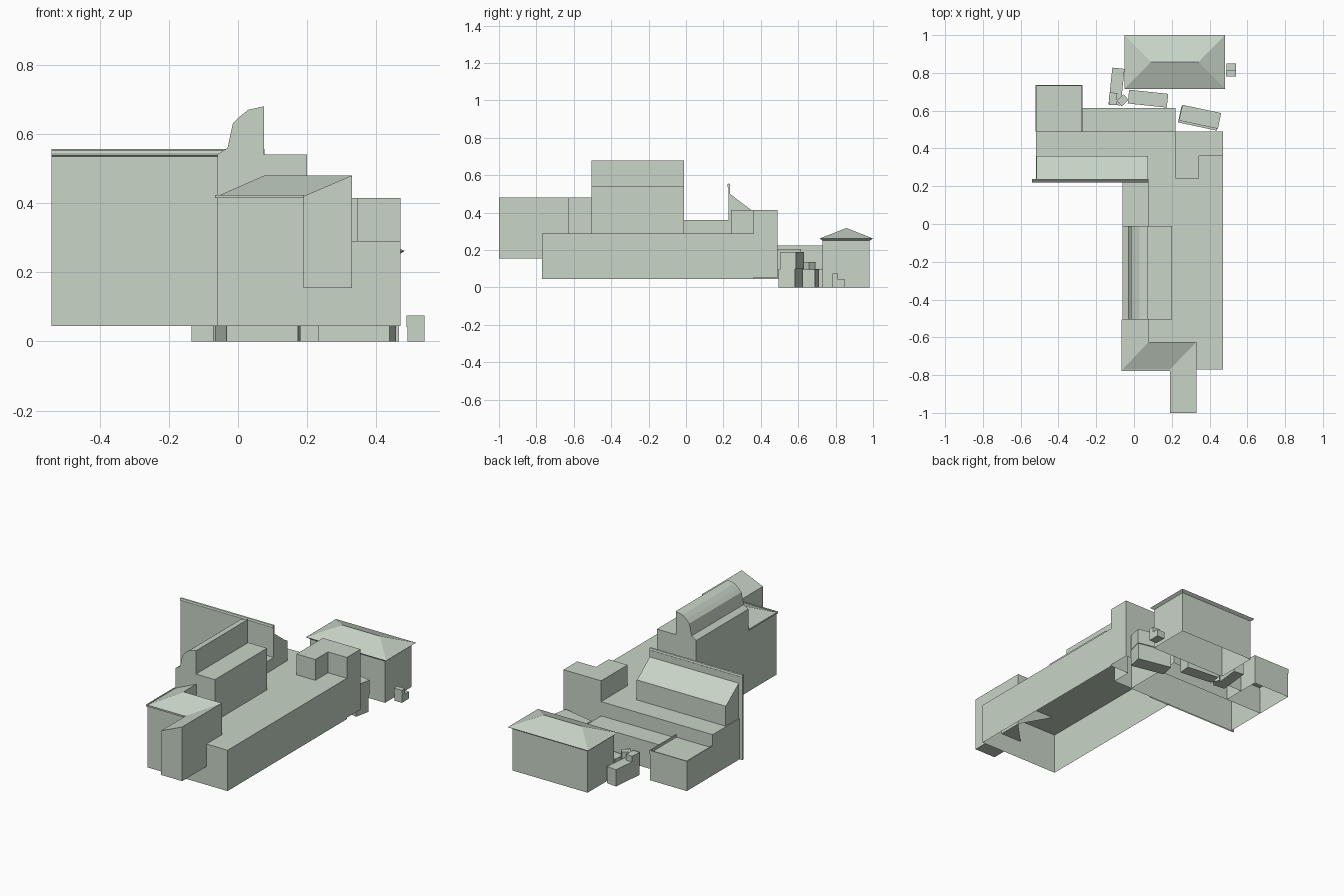
import bpy, bmesh, math
from mathutils import Matrix, Vector

if "Cube" in bpy.data.objects:
    bpy.data.objects.remove(bpy.data.objects["Cube"])

stone = bpy.data.materials.new("pale grey green")
stone.diffuse_color = (0.58, 0.66, 0.57, 1)
stone.use_nodes = True
stone.node_tree.nodes["Principled BSDF"].inputs["Base Color"].default_value = stone.diffuse_color


def finish(name, bm, open_bottom=False):
    """Fix normals, optionally remove the underside, and link the object."""
    bmesh.ops.remove_doubles(bm, verts=bm.verts, dist=1e-5)
    bmesh.ops.recalc_face_normals(bm, faces=bm.faces)
    if open_bottom:
        low = min(v.co.z for v in bm.verts)
        under = [f for f in bm.faces if all(v.co.z < low + 1e-4 for v in f.verts)]
        bmesh.ops.delete(bm, geom=under, context='FACES')
    me = bpy.data.meshes.new(name)
    bm.to_mesh(me)
    bm.free()
    me.materials.append(stone)
    ob = bpy.data.objects.new(name, me)
    bpy.context.collection.objects.link(ob)
    return ob


def box(name, x, y, z, turn=0, open_bottom=True):
    """Box from ranges, turned about its own centre (degrees)."""
    bm = bmesh.new()
    size = [r[1] - r[0] for r in (x, y, z)]
    mid = [(r[1] + r[0]) / 2 for r in (x, y, z)]
    m = (Matrix.Translation(mid) @ Matrix.Rotation(math.radians(turn), 4, 'Z')
         @ Matrix.Diagonal((*size, 1)))
    bmesh.ops.create_cube(bm, size=1, matrix=m)
    return finish(name, bm, open_bottom)


def prism(name, profile, axis, lo, hi, open_bottom=True):
    """Profile extruded along x (points are y,z), y (x,z) or z (x,y)."""
    place = {'x': lambda a, b, t: (t, a, b), 'y': lambda a, b, t: (a, t, b),
             'z': lambda a, b, t: (a, b, t)}[axis]
    bm = bmesh.new()
    f = bm.faces.new([bm.verts.new(place(a, b, lo)) for a, b in profile])
    ext = bmesh.ops.extrude_face_region(bm, geom=[f], use_keep_orig=True)
    vs = [g for g in ext["geom"] if isinstance(g, bmesh.types.BMVert)]
    bmesh.ops.translate(bm, verts=vs, vec=Vector(place(0, 0, hi - lo)))
    return finish(name, bm, open_bottom)


FLOOR = 0.045

# Long main hall, open underneath
prism("main_hall", [(-.06, -.77), (.47, -.77), (.47, .36), (.345, .36),
                    (.345, .24), (-.06, .24)], 'z', FLOOR, .29)
box("hall_link", (-.06, .077), (-.01, .23), (.29, .36))

# Raised block with a curved roof on its left half
prism("raised_block", [(-.06, .29), (-.06, .54), (-.03, .56), (-.015, .63), (.005, .65),
                       (.03, .67), (.075, .68), (.075, .54), (.2, .54), (.2, .29)],
      'y', -.505, -.01)

# Front block: sloping roofs meeting in a hip and a valley, with a projecting wing
a, b, c, d = (-.06, -.77, .42), (.19, -.77, .42), (.33, -.625, .48), (.077, -.625, .48)
e, f, g, h = (.077, -.505, .48), (-.06, -.505, .42), (.19, -1, .42), (.33, -1, .48)
bm = bmesh.new()


def add_face(points):
    bm.faces.new([bm.verts.new(p) for p in points])


for roof in ((a, b, c, d), (a, d, e, f), (b, g, h, c)):
    add_face(roof)
foot = {p: (p[0], p[1], .155 if p in (b, c, g, h) else .29) for p in (a, b, c, d, e, f, g, h)}
loop = [a, b, g, h, c, d, e, f]
for p, q in zip(loop, loop[1:] + loop[:1]):
    add_face((p, q, foot[q], foot[p]))
add_face([foot[p] for p in (b, g, h, c)])
finish("front_block", bm)
box("front_eave", (-.067, .19), (-.778, -.77), (.414, .423), open_bottom=False)
box("side_eave", (-.067, -.06), (-.77, -.505), (.414, .423), open_bottom=False)

# L-shaped tower at the back right of the hall
prism("corner_tower", [(.22, .24), (.345, .24), (.345, .36), (.47, .36), (.47, .49), (.22, .49)],
      'z', FLOOR + .008, .415)

# Left wing: tall screen wall with a rounded cap, lean-to, lower roofs
box("screen_wall", (-.54, .077), (.228, .236), (FLOOR, .54))
cap = [(.229 + .008 * math.cos(t * math.pi / 4), .545 + .011 * math.sin(t * math.pi / 4))
       for t in range(8)]
prism("screen_wall_cap", cap, 'x', -.54, .077, False)
prism("lean_to", [(.236, .28), (.236, .5), (.345, .417), (.36, .41), (.36, .28)], 'x', -.515, .075)
box("left_wing", (-.52, .22), (.236, .49), (FLOOR, .29))
box("rear_step", (-.275, .22), (.49, .615), (FLOOR, .205))
box("end_room", (-.52, -.275), (.49, .735), (FLOOR, .21))
for i, (x, y) in enumerate([((-.522, -.516), (.49, .737)), ((-.279, -.273), (.49, .737)),
                            ((-.516, -.279), (.731, .737))]):
    box(f"end_room_parapet_{i + 1}", x, y, (.2, .225))

# Separate rear house with a hipped roof
box("rear_house_walls", (-.035, .465), (.73, .982), (0, .25))
bm = bmesh.new()
wall = [(-.035, .73, .25), (.465, .73, .25), (.465, .982, .25), (-.035, .982, .25)]
eave = [(-.05, .715, .262), (.482, .715, .262), (.482, 1, .262), (-.05, 1, .262)]
r1, r2 = (.09, .858, .318), (.342, .858, .318)
for i in range(4):
    j = (i + 1) % 4
    add_face((wall[i], wall[j], eave[j], eave[i]))
add_face((eave[0], eave[1], r2, r1))
add_face((eave[1], eave[2], r2))
add_face((eave[2], eave[3], r1, r2))
add_face((eave[3], eave[0], r1))
finish("rear_house_roof", bm)

# Small turned sheds between the wing and the rear house
sheds = [
    ("right_shed", (.24, .45), (.515, .605), (0, .1), -12),
    ("right_shed_top", (.245, .455), (.525, .61), (.1, .19), -12),
    ("middle_shed", (-.03, .178), (.627, .7), (0, .095), -6),
    ("left_shed", (-.125, -.06), (.63, .825), (0, .1), -6),
    ("left_shed_box", (-.132, -.09), (.63, .695), (.1, .135), -3),
    ("left_shed_vent", (-.085, -.035), (.635, .675), (0, .135), 42),
    ("side_box", (.49, .54), (.782, .85), (0, .042), 0),
    ("side_box_front", (.488, .54), (.782, .812), (.042, .075), 0),
]
for name, x, y, z, turn in sheds:
    box(name, x, y, z, turn, open_bottom=False)
